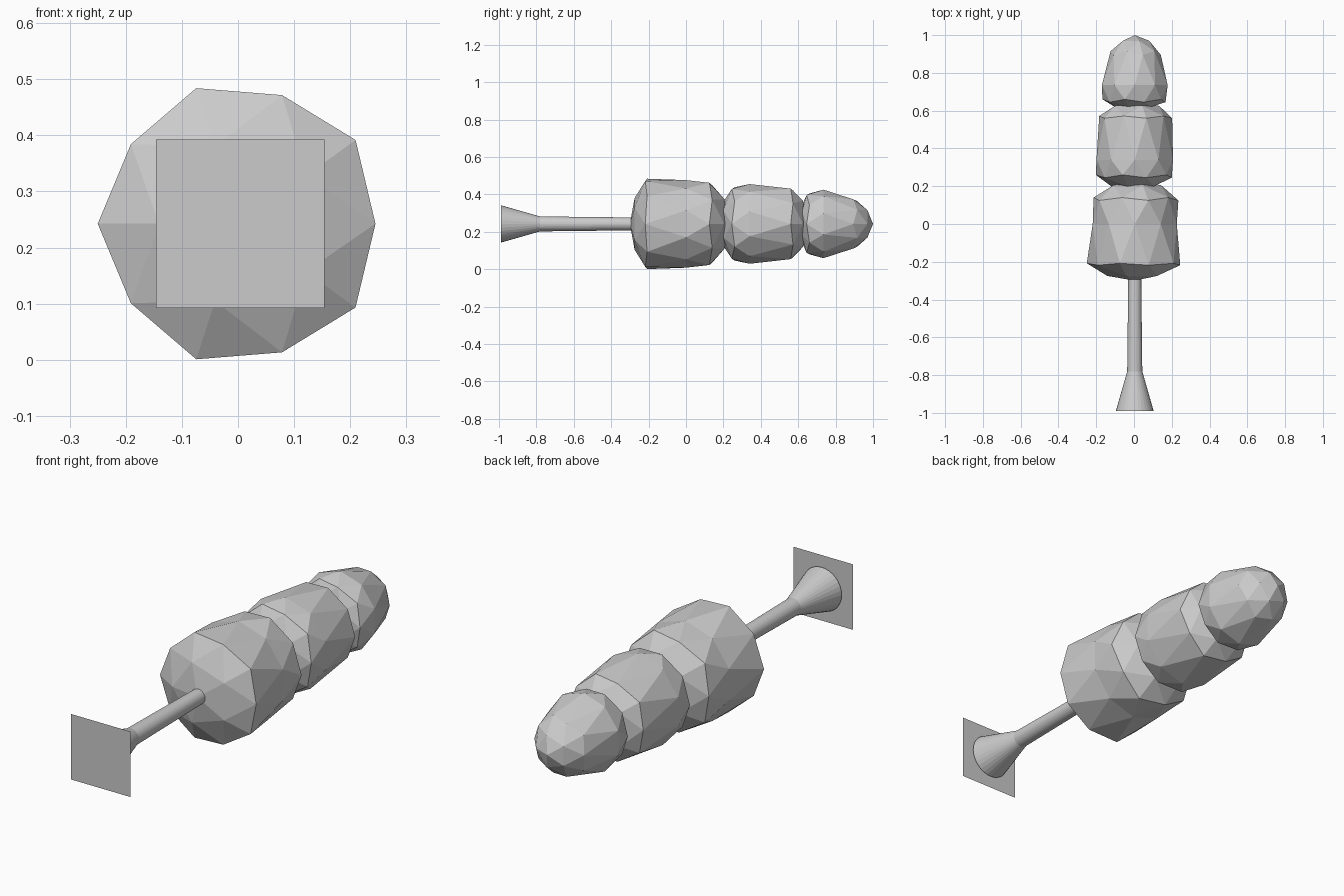
import bpy, bmesh
from math import sin, cos, tau

if "Cube" in bpy.data.objects:
    bpy.data.objects.remove(bpy.data.objects["Cube"])

CX, CZ = 0.004, 0.2425   # the tree lies along +y on this axis


def finish(bm, name):
    bmesh.ops.recalc_face_normals(bm, faces=bm.faces[:])
    mesh = bpy.data.meshes.new(name)
    bm.to_mesh(mesh)
    bm.free()
    obj = bpy.data.objects.new(name, mesh)
    bpy.context.collection.objects.link(obj)
    return obj


# Height levels of a once-subdivided icosphere, from bottom pole to tip
LEVELS = (-1, -.851, -.526, -.447, 0, .447, .526, .851, 1)


def foliage(name, profile):
    """Reshape each icosphere ring to a (y, radius) pair."""
    bm = bmesh.new()
    bmesh.ops.create_icosphere(bm, subdivisions=2, radius=1)
    for v in bm.verts:
        i = min(range(9), key=lambda k: abs(LEVELS[k] - v.co.z))
        y, r = profile[i]
        d = v.co.xy.length
        s = r / d if d > 1e-4 else 0
        v.co = (CX + v.co.x * s, y, CZ - v.co.y * s)
    return finish(bm, name)


foliage("lower_foliage", [(-.30, 0), (-.275, .145), (-.218, .241), (-.208, .254), (0, .234),
                          (.125, .231), (.14, .218), (.205, .14), (.235, 0)])
foliage("middle_foliage", [(.17, 0), (.20, .125), (.245, .196), (.26, .206), (.34, .213),
                           (.56, .198), (.572, .188), (.625, .13), (.65, 0)])
foliage("top_foliage", [(.60, 0), (.62, .105), (.645, .163), (.66, .171), (.735, .183),
                        (.895, .138), (.915, .128), (.97, .077), (1.0, 0)])

# Trunk with flared foot
SIDES = 32
bm = bmesh.new()
rings = []
for y, r in [(-.99, .10), (-.78, .04), (-.25, .034)]:
    rings.append([bm.verts.new((CX + r * cos(tau * k / SIDES), y, CZ + r * sin(tau * k / SIDES)))
                  for k in range(SIDES)])
for a, b in zip(rings, rings[1:]):
    for k in range(SIDES):
        n = (k + 1) % SIDES
        bm.faces.new((a[k], a[n], b[n], b[k]))
bm.faces.new(rings[0])
bm.faces.new(rings[-1])
finish(bm, "trunk")

# Square ground plate
bm = bmesh.new()
h = .15
bm.faces.new([bm.verts.new((CX + sx * h, -1, CZ + sz * h))
              for sx, sz in ((-1, -1), (1, -1), (1, 1), (-1, 1))])
finish(bm, "ground_plate")
